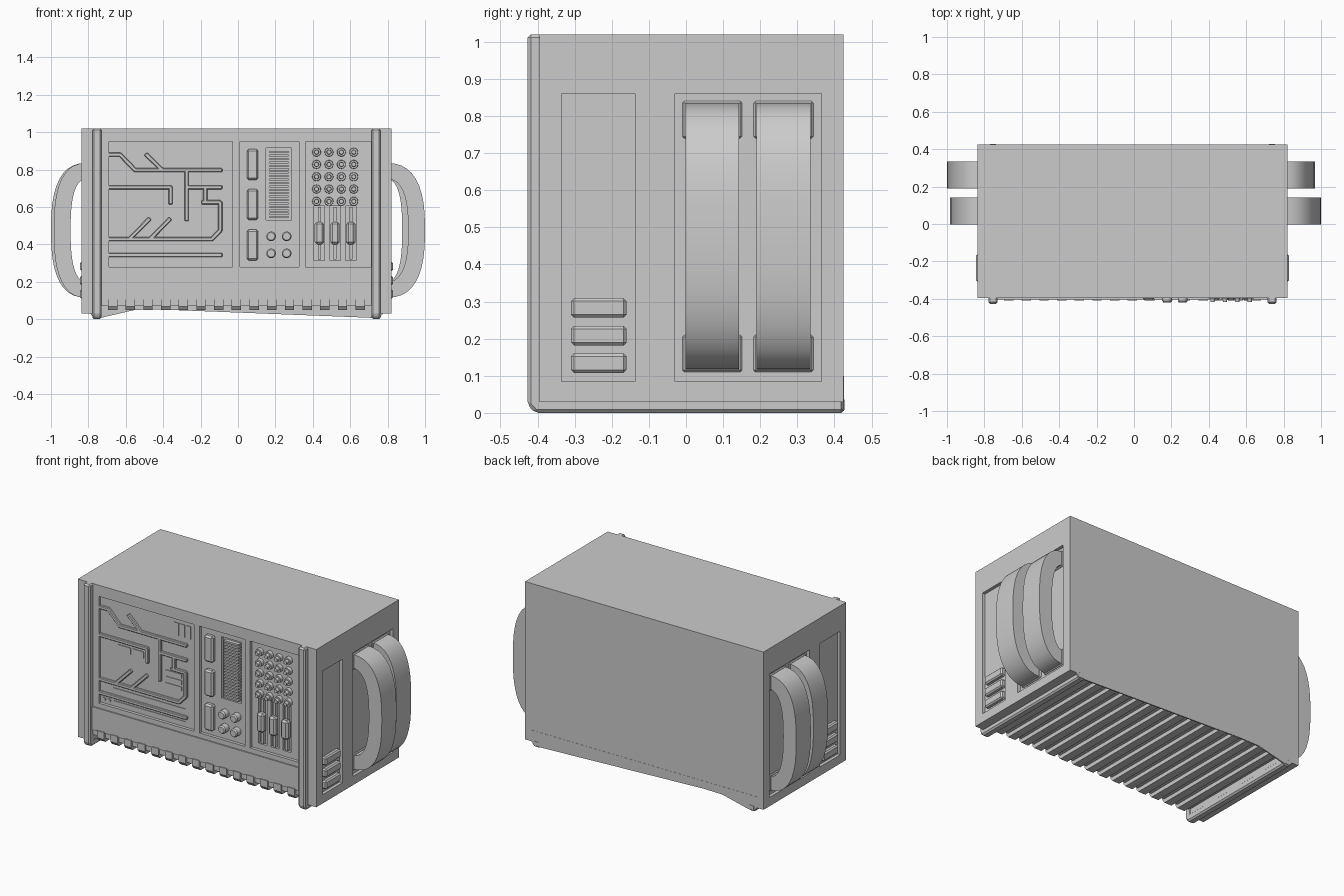
import bpy, bmesh, math
from mathutils import Vector, Matrix

if "Cube" in bpy.data.objects:
    bpy.data.objects.remove(bpy.data.objects["Cube"])

CX = -0.008          # centre line of the cabinet
FRONT, FLOOR = -0.395, -0.376   # cabinet front, recessed panel floor


def finish(name, bm, bevel=0.0, smooth=False):
    bmesh.ops.recalc_face_normals(bm, faces=bm.faces)
    me = bpy.data.meshes.new(name)
    bm.to_mesh(me)
    bm.free()
    ob = bpy.data.objects.new(name, me)
    bpy.context.collection.objects.link(ob)
    if bevel:
        m = ob.modifiers.new("bevel", 'BEVEL')
        m.width, m.segments = bevel, 1
    if smooth:
        bpy.ops.object.select_all(action='DESELECT')
        ob.select_set(True)
        bpy.context.view_layer.objects.active = ob
        bpy.ops.object.shade_smooth_by_angle(angle=math.radians(35))
    return ob


def add_box(bm, x0, x1, y0, y1, z0, z1):
    mat = Matrix.Translation(((x0 + x1) / 2, (y0 + y1) / 2, (z0 + z1) / 2))
    mat = mat @ Matrix.Diagonal((abs(x1 - x0), abs(y1 - y0), abs(z1 - z0), 1))
    bmesh.ops.create_cube(bm, size=1, matrix=mat)


def boxes(name, items, bevel=0.0):
    bm = bmesh.new()
    for b in items:
        add_box(bm, *b)
    return finish(name, bm, bevel)


def extrude(name, pts, axis, a, b, bevel=0.0, smooth=False):
    """Extrude a profile: axis 'x' takes (y, z) points, axis 'y' takes (x, z)."""
    bm = bmesh.new()
    co = (lambda p: (a, p[0], p[1])) if axis == 'x' else (lambda p: (p[0], a, p[1]))
    f = bm.faces.new([bm.verts.new(co(p)) for p in pts])
    r = bmesh.ops.extrude_face_region(bm, geom=[f])
    d = Vector((b - a, 0, 0)) if axis == 'x' else Vector((0, b - a, 0))
    bmesh.ops.translate(bm, vec=d, verts=[v for v in r['geom'] if isinstance(v, bmesh.types.BMVert)])
    return finish(name, bm, bevel, smooth)


def knobs(name, spots, parts):
    """Round knobs on the front; parts = (radius, tip radius, y back, y front)."""
    bm = bmesh.new()
    for x, z in spots:
        for r1, r2, y0, y1 in parts:
            mat = Matrix.Translation((x, (y0 + y1) / 2, z)) @ Matrix.Rotation(math.pi / 2, 4, 'X')
            bmesh.ops.create_cone(bm, cap_ends=True, segments=16, radius1=r1, radius2=r2,
                                  depth=y0 - y1, matrix=mat)
    return finish(name, bm, 0, True)


def cut(target, name, items):
    c = boxes(name, items)
    c.hide_render = True
    m = target.modifiers.new(name, 'BOOLEAN')
    m.operation, m.solver, m.object = 'DIFFERENCE', 'EXACT', c
    bpy.context.view_layer.objects.active = target
    bpy.ops.object.modifier_apply(modifier=m.name)
    bpy.data.objects.remove(c)


# Cabinet with open underside channel
W = 0.828
body = extrude("cabinet", [(CX - W, 0.03), (CX - W, 1.02), (CX + W, 1.02), (CX + W, 0.03),
                           (CX + 0.725, 0.03), (CX + 0.725, 0.072),
                           (CX - 0.725, 0.072), (CX - 0.725, 0.03)], 'y', FRONT, 0.425)
recess = [(a, b, -0.5, FLOOR, 0.28, 0.95) for a, b in ((-0.69, -0.03), (0.01, 0.325), (0.36, 0.71))]
for s in (-1, 1):
    for y0, y1 in ((-0.335, -0.137), (-0.03, 0.365)):
        recess.append((CX + s * (W - 0.02), CX + s * (W + 0.1), y0, y1, 0.085, 0.86))
cut(body, "panel_cutter", recess)
slider_x = (0.435, 0.519, 0.603)
cut(body, "slot_cutter", [(0.15, 0.286, -0.5, FLOOR + 0.018, 0.53, 0.915)] +
    [(x - 0.028, x + 0.028, -0.5, FLOOR + 0.018, 0.315, 0.605) for x in slider_x])

# Rails running down the front and along the underside
rail = [(-0.38, 1.02), (-0.427, 1.02), (-0.427, 0.022), (-0.407, 0), (0.427, 0), (0.427, 0.045), (-0.38, 0.045)]
for s, side in ((-1, "left"), (1, "right")):
    extrude(side + "_rail", rail, 'x', CX + s * 0.722, CX + s * 0.77, 0.009)

# Lower front skirt, underside ribs and uneven lower lip of the back plate
boxes("front_skirt", [(CX - 0.722, CX + 0.722, -0.403, -0.38, 0.105, 0.25)])
rib = [(-0.39, 0.112), (-0.408, 0.112), (-0.408, 0.068), (-0.393, 0.048), (0.42, 0.048), (0.42, 0.08), (-0.39, 0.08)]
for i in range(15):
    x = -0.67 + i * 0.0945
    extrude(f"underside_rib_{i + 1}", rib, 'x', x - 0.025, x + 0.025)
extrude("back_lip", [(-0.79, 0.1), (-0.79, 0.03), (-0.77, 0.005), (-0.73, 0.008), (-0.55, 0.05), (-0.42, 0.052),
                     (0.70, 0.008), (0.755, 0.005), (0.775, 0.03), (0.775, 0.1)], 'y', 0.418, 0.426)

# Raised circuit tracks on the left panel
tracks = [
    [(-0.69, 0.88), (-0.63, 0.88), (-0.55, 0.797), (-0.09, 0.797)],
    [(-0.49, 0.88), (-0.405, 0.797)],
    [(-0.275, 0.797), (-0.275, 0.53)],
    [(-0.69, 0.705), (-0.36, 0.705), (-0.36, 0.62)],
    [(-0.275, 0.705), (-0.09, 0.705)],
    [(-0.175, 0.705), (-0.175, 0.625)],
    [(-0.19, 0.625), (-0.095, 0.625), (-0.095, 0.475), (-0.14, 0.428), (-0.69, 0.428)],
    [(-0.65, 0.428), (-0.58, 0.428), (-0.475, 0.535)],
    [(-0.47, 0.428), (-0.365, 0.535)],
    [(-0.69, 0.343), (-0.09, 0.343)],
]
bm = bmesh.new()
for path in tracks:
    for (xa, za), (xb, zb) in zip(path, path[1:]):
        mat = Matrix.Translation(((xa + xb) / 2, FLOOR - 0.006, (za + zb) / 2))
        mat = mat @ Matrix.Rotation(-math.atan2(zb - za, xb - xa), 4, 'Y')
        mat = mat @ Matrix.Diagonal((math.hypot(xb - xa, zb - za) + 0.012, 0.018, 0.022, 1))
        bmesh.ops.create_cube(bm, size=1, matrix=mat)
finish("circuit_tracks", bm, 0.004)

# Thin plates among the tracks
plates = [(-0.18 + i * 0.042, -0.148 + i * 0.042, 0.84, 0.92) for i in range(3)]
plates += [(-0.57, -0.48, 0.635, 0.675), (-0.465, -0.39, 0.635, 0.675)]
plates += [(-0.24, -0.125, 0.50 + i * 0.04, 0.525 + i * 0.04) for i in range(3)]
plates += [(-0.60, -0.10, 0.375, 0.395), (-0.60, -0.10, 0.298, 0.315)]
boxes("panel_plates", [(a, b, FLOOR - 0.004, FLOOR + 0.004, c, d) for a, b, c, d in plates])
knobs("panel_studs", [(-0.665, 0.307), (-0.63, 0.307)], [(0.011, 0.011, FLOOR + 0.004, FLOOR - 0.006)])

# Middle panel: tall buttons, slatted vent and four round buttons
boxes("tall_buttons", [(0.047, 0.108, -0.409, FLOOR + 0.005, z, z + 0.165) for z in (0.315, 0.53, 0.745)], 0.01)
boxes("vent_slats", [(0.168, 0.27, FLOOR - 0.006, FLOOR + 0.022, 0.54 + i * 0.0183, 0.551 + i * 0.0183)
                     for i in range(20)])
knobs("round_buttons", [(x, z) for x in (0.177, 0.26) for z in (0.352, 0.443)],
      [(0.026, 0.026, FLOOR + 0.005, -0.412), (0.026, 0.02, -0.412, -0.42)])

# Right panel: dial grid and sliders
knobs("dials", [(0.42 + i * 0.0663, 0.63 + j * 0.0658) for i in range(4) for j in range(5)],
      [(0.024, 0.022, FLOOR + 0.005, -0.398), (0.013, 0.011, -0.398, -0.418)])
boxes("slider_tracks", [(x - 0.008, x + 0.008, FLOOR - 0.004, FLOOR + 0.022, 0.32, 0.60) for x in slider_x])
boxes("slider_grips", [(x - 0.025, x + 0.025, -0.41, FLOOR + 0.01, 0.40, 0.52) for x in slider_x], 0.012)

# Side buttons, handle sockets and carrying handles
reach = {(-1, 0): 0.985, (-1, 1): 1.0, (1, 0): 1.0, (1, 1): 0.968}


def arch(x0, length, half, s, n=20, e=2.6):
    pts = []
    for i in range(n + 1):
        t = math.pi * (0.5 - i / n)
        c, k = max(math.cos(t), 0.0), math.sin(t)
        pts.append((x0 + s * length * c ** (2 / e), 0.475 + half * math.copysign(abs(k) ** (2 / e), k)))
    return pts


for s, side in ((-1, "left"), (1, "right")):
    wall = CX + s * (W - 0.02)
    boxes(side + "_side_buttons", [(wall - s * 0.005, wall + s * 0.028, -0.31, -0.16, z, z + 0.052)
                                   for z in (0.108, 0.182, 0.257)], 0.008)
    for j, (y0, y1) in enumerate(((-0.002, 0.143), (0.19, 0.335))):
        boxes(f"{side}_handle_sockets_{j + 1}", [(wall - s * 0.01, wall + s * 0.008, y0 - 0.008, y1 + 0.008, z, z + 0.1)
                                                 for z in (0.11, 0.74)], 0.005)
        r = reach[(s, j)]
        x0 = wall - s * 0.012
        outer = arch(x0, r - abs(x0), 0.36, s)
        inner = arch(x0, r - abs(x0) - 0.09, 0.275, s)
        extrude(f"{side}_handle_{j + 1}", outer + inner[::-1], 'y', y0, y1, 0, True)
